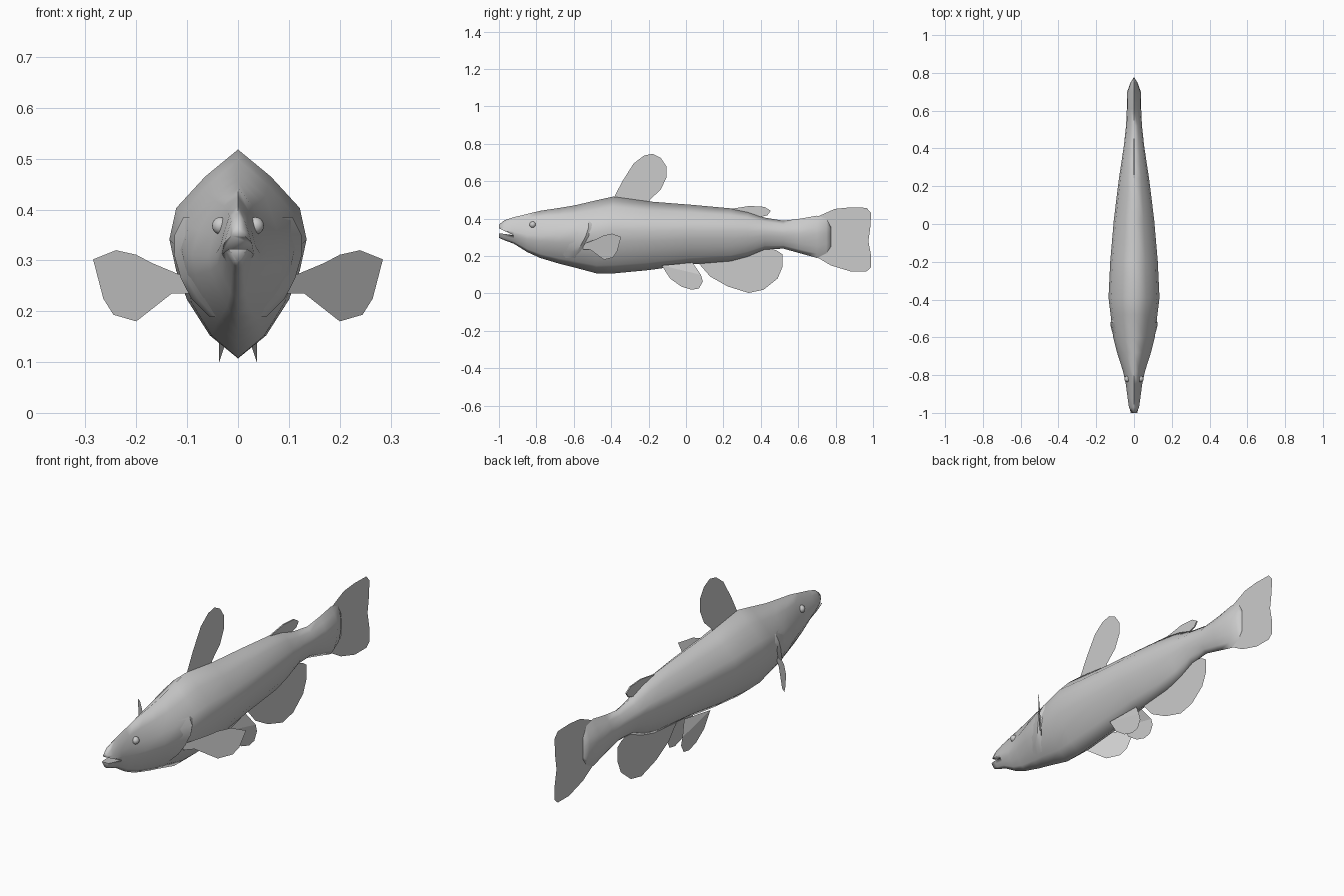
import bpy, bmesh, math
from mathutils import Vector

if "Cube" in bpy.data.objects:
    bpy.data.objects.remove(bpy.data.objects["Cube"])

grey = bpy.data.materials.new("plain_grey")
grey.diffuse_color = (0.6, 0.6, 0.6, 1)
grey.use_nodes = True
grey.node_tree.nodes["Principled BSDF"].inputs["Base Color"].default_value = grey.diffuse_color


def make(name, verts, faces, smooth=None):
    me = bpy.data.meshes.new(name)
    me.from_pydata(verts, [], faces)
    me.materials.append(grey)
    ob = bpy.data.objects.new(name, me)
    bpy.context.collection.objects.link(ob)
    if smooth:
        shade(ob, smooth)
    return ob


def shade(ob, angle):
    bpy.ops.object.select_all(action='DESELECT')
    ob.select_set(True)
    bpy.context.view_layer.objects.active = ob
    bpy.ops.object.shade_smooth_by_angle(angle=math.radians(angle))


# Body stations: y, bottom z, top z, half width
STATIONS = [
    (-1.0, .298, .368, .018), (-.97, .284, .392, .027), (-.92, .266, .408, .034),
    (-.85, .222, .425, .043), (-.78, .19, .442, .058), (-.68, .16, .457, .09),
    (-.6, .14, .47, .11), (-.48, .108, .498, .124), (-.39, .107, .518, .135),
    (-.2, .125, .492, .126), (.02, .155, .475, .107), (.24, .173, .455, .08),
    (.33, .197, .437, .066), (.42, .235, .406, .053), (.52, .24, .389, .042),
    (.61, .215, .4, .038), (.7, .19, .416, .036), (.75, .215, .4, .018),
    (.775, .25, .355, .002)]
# Half cross-sections as (width share, height share)
HEAD = [(0, 0), (.35, .08), (.65, .2), (.95, .34), (1, .45), (.82, .62), (.5, .86), (0, 1)]
TRUNK = [(0, 0), (.41, .11), (.74, .28), (.9, .42), (1, .57), (.9, .72), (.48, .87), (0, 1)]


def half_section(y):
    """Points (x, z) of the right half of the body at y."""
    for a, b in zip(STATIONS, STATIONS[1:]):
        if y <= b[0]:
            break
    t = (y - a[0]) / (b[0] - a[0])
    lo, hi, w = (a[i] + (b[i] - a[i]) * t for i in (1, 2, 3))
    k = min(1, max(0, (y + .85) / .35))
    return [(w * (h[0] + (b[0] - h[0]) * k), lo + (hi - lo) * (h[1] + (b[1] - h[1]) * k))
            for h, b in zip(HEAD, TRUNK)]


def surface_x(y, z):
    pts = half_section(y)
    for (x0, z0), (x1, z1) in zip(pts, pts[1:]):
        if z0 <= z <= z1:
            return x0 + (x1 - x0) * (z - z0) / (z1 - z0)
    return 0


# Body loft with a cut mouth
verts, faces = [], []
for s in STATIONS:
    half = half_section(s[0])
    ring = half + [(-x, z) for x, z in half[-2:0:-1]]
    verts += [(x, s[0], z) for x, z in ring]
n = 14
for i in range(len(STATIONS) - 1):
    for j in range(n):
        k = (j + 1) % n
        faces.append((i * n + j, i * n + k, i * n + n + k, i * n + n + j))
faces.append(tuple(range(n))[::-1])
faces.append(tuple(range(len(verts) - n, len(verts))))
body = make("body", verts, faces)
wedge = [(-1.03, .362), (-.922, .312), (-1.03, .326)]
mouth = make("mouth_cutter", [(x, y, z) for x in (-.1, .1) for y, z in wedge],
             [(0, 1, 2), (5, 4, 3), (0, 3, 4, 1), (1, 4, 5, 2), (2, 5, 3, 0)])
mouth.hide_render = True
for ob in (body, mouth):
    bm = bmesh.new()
    bm.from_mesh(ob.data)
    bmesh.ops.recalc_face_normals(bm, faces=bm.faces)
    bm.to_mesh(ob.data)
    bm.free()
cut = body.modifiers.new("mouth", 'BOOLEAN')
cut.operation, cut.object, cut.solver = 'DIFFERENCE', mouth, 'EXACT'
bpy.context.view_layer.objects.active = body
bpy.ops.object.modifier_apply(modifier="mouth")
bpy.data.objects.remove(mouth)
shade(body, 95)


# Flat fins on the middle plane, as (y, z) outlines
def fin(name, outline, x=0):
    return make(name, [(x, y, z) for y, z in outline], [tuple(range(len(outline)))])


fin("dorsal_fin", [(-.39, .505), (-.34, .6), (-.28, .695), (-.225, .737), (-.178, .747),
                   (-.135, .725), (-.105, .68), (-.105, .62), (-.135, .555), (-.195, .5),
                   (-.2, .47)])
adipose = fin("adipose_fin", [(.225, .45), (.34, .468), (.42, .463), (.453, .442),
                              (.435, .418), (.38, .405), (.3, .42)])
solid = adipose.modifiers.new("thickness", 'SOLIDIFY')
solid.thickness, solid.offset = .006, 0
fin("anal_fin", [(.06, .17), (.13, .09), (.225, .037), (.335, .003), (.415, .02), (.49, .08),
                 (.515, .14), (.515, .21), (.485, .23), (.42, .25), (.26, .2)])
fin("tail_fin", [(.69, .405), (.795, .452), (.875, .46), (.965, .458), (.99, .43), (.985, .35),
                 (.975, .28), (.99, .2), (.99, .14), (.965, .118), (.88, .118), (.775, .15),
                 (.69, .2)])

# Paired parts
pectoral = [(.095, .235), (.13, .235), (.2, .18), (.245, .193), (.265, .225), (.285, .302),
            (.24, .32), (.2, .311), (.17, .295), (.11, .27), (.095, .27)]
pelvic = [(-.13, .15), (-.085, .08), (-.025, .037), (.03, .02), (.07, .027), (.09, .065),
          (.08, .1)]
gill_edge = [(-.6, .19), (-.583, .225), (-.558, .265), (-.535, .31), (-.522, .35), (-.52, .385)]
for side, sx in (("right", 1), ("left", -1)):
    # Pectoral fin swept back and outward
    make(side + "_pectoral_fin", [(sx * x, -.47 + (x - .17) * 1.07, z) for x, z in pectoral],
         [tuple(range(len(pectoral)))])

    # Pelvic fin: upright blade with a root turned inward
    vs = [(sx * .037, y, z) for y, z in pelvic] + [(sx * .015, .035, .165)]
    make(side + "_pelvic_fin", vs, [tuple(range(7)), (0, 6, 7)])

    # Gill cover: flap that lifts from the body and folds back in
    vs, fs = [], []
    for i, (y, z) in enumerate(gill_edge):
        lift = .011 if 0 < i < 5 else .002
        for dy, off in ((-.09, -.003), (-.035, lift * .4), (0, lift), (.025, -.005)):
            vs.append((sx * (surface_x(y + dy, z) + off), y + dy, z))
    for i in range(len(gill_edge) - 1):
        for j in range(3):
            q = (i * 4 + j, i * 4 + j + 1, i * 4 + j + 5, i * 4 + j + 4)
            fs.append(q if sx > 0 else q[::-1])
    make(side + "_gill_cover", vs, fs, 30)

    # Eye
    bpy.ops.mesh.primitive_uv_sphere_add(segments=16, ring_count=10, radius=.017,
                                         location=(sx * .034, -.82, .368))
    eye = bpy.context.object
    eye.name = side + "_eye"
    eye.data.materials.append(grey)
    shade(eye, 40)
